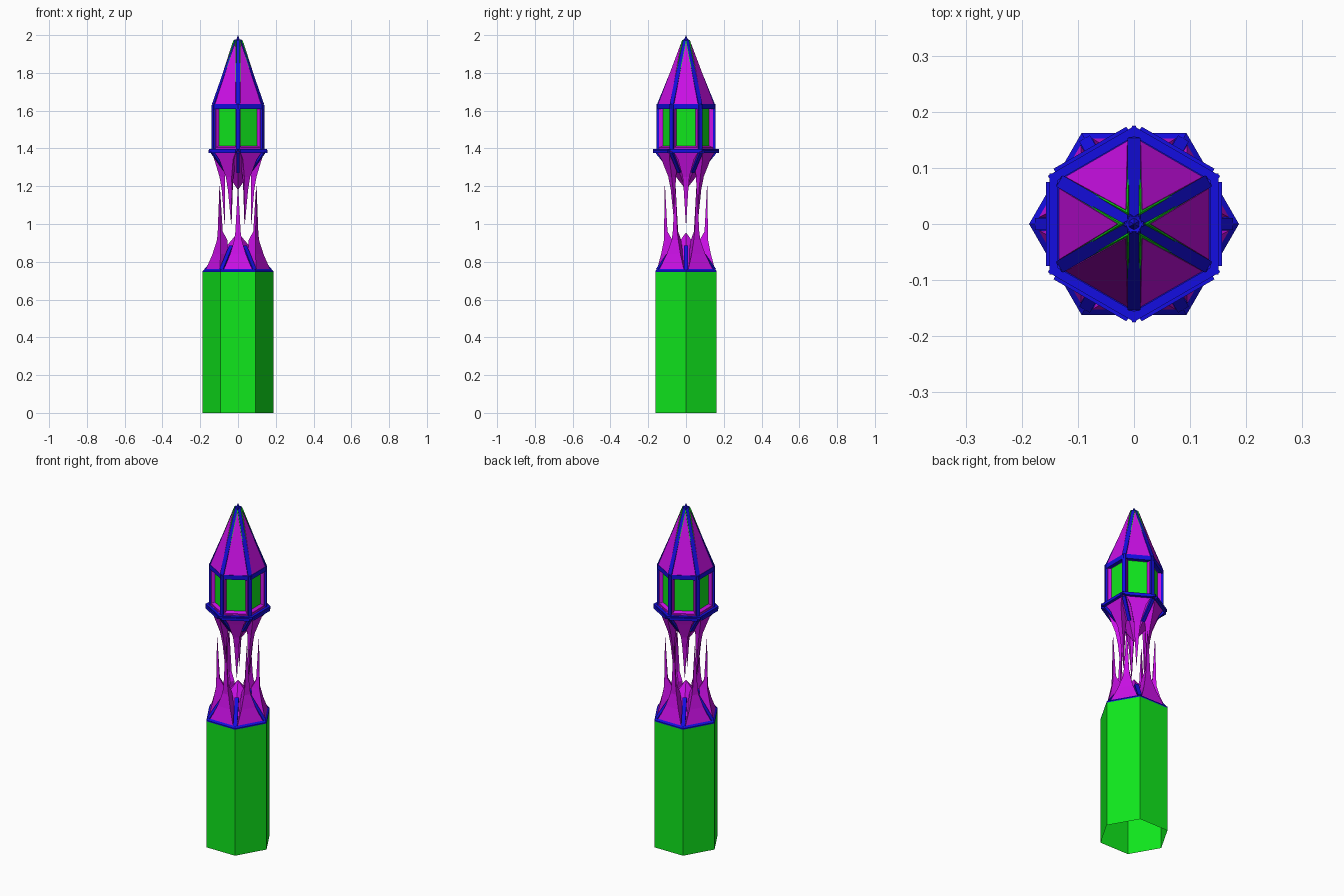
import bpy, bmesh, math
from mathutils import Vector, Matrix

if "Cube" in bpy.data.objects:
    bpy.data.objects.remove(bpy.data.objects["Cube"])

def mat(name, col):
    m = bpy.data.materials.new(name)
    m.diffuse_color = (*col, 1)
    m.use_nodes = True
    m.node_tree.nodes["Principled BSDF"].inputs["Base Color"].default_value = m.diffuse_color
    return m

GREEN = mat("green", (0.005, 0.8, 0.012))
BLUE = mat("blue", (0.007, 0.004, 0.75))
PINK = mat("magenta", (0.6, 0.005, 0.8))

def polar(r, deg, z, side=0.0):
    """Point at radius r along a direction, shifted sideways."""
    a = math.radians(deg)
    return Vector((r * math.cos(a) - side * math.sin(a), r * math.sin(a) + side * math.cos(a), z))

def hexring(r, z, start):
    return [polar(r, start + 60 * i, z) for i in range(6)]

def loft(bm, rings, cap0=True, cap1=True):
    """Skin equal-length rings into a shell."""
    vs = [[bm.verts.new(p) for p in ring] for ring in rings]
    n = len(rings[0])
    for a, b in zip(vs, vs[1:]):
        for i in range(n):
            j = (i + 1) % n
            bm.faces.new((a[i], a[j], b[j], b[i]))
    if cap0:
        bm.faces.new(vs[0][::-1])
    if cap1:
        bm.faces.new(vs[-1])

def beam(bm, p, q, w, t):
    """Bar from p to q; w is the sideways width, t the depth."""
    d = (q - p).normalized()
    mid = (p + q) / 2
    out = Vector((mid.x, mid.y, 0)).normalized()
    s = d.cross(out).normalized()
    o = s.cross(d)
    prof = [s * a * w / 2 + o * b * t / 2 for a, b in ((-1, -1), (1, -1), (1, 1), (-1, 1))]
    loft(bm, [[p + v for v in prof], [q + v for v in prof]])

def finish(name, bm, m):
    bmesh.ops.remove_doubles(bm, verts=bm.verts, dist=1e-5)
    bmesh.ops.recalc_face_normals(bm, faces=bm.faces)
    me = bpy.data.meshes.new(name)
    bm.to_mesh(me)
    bm.free()
    me.materials.append(m)
    bpy.context.collection.objects.link(bpy.data.objects.new(name, me))

def build(name, m, fn, angles=(0,)):
    bm = bmesh.new()
    for a in angles:
        fn(bm, a)
    finish(name, bm, m)

EVEN = range(0, 360, 60)
ODD = range(30, 390, 60)

# Hexagonal lower tube, open at the bottom
build("lower_tube", GREEN, lambda bm, a: loft(
    bm, [hexring(0.187, 0, 0), hexring(0.187, 0.745, 0)], cap0=False))

# Hexagonal collar and cone with edge ribs on top of the tube
build("lower_collar", BLUE, lambda bm, a: loft(
    bm, [hexring(0.187, 0.745, 0), hexring(0.187, 0.752, 0), hexring(0.172, 0.765, 0)]))
build("lower_cone", PINK, lambda bm, a: loft(
    bm, [hexring(0.165, 0.76, 0), hexring(0.0001, 0.955, 0)]))
build("lower_ribs", BLUE, lambda bm, a: beam(
    bm, polar(0.17, a, 0.758), polar(0.07, a, 0.88), 0.022, 0.016), EVEN)

# Inverted cone with ribs under the lantern
build("upper_cone", PINK, lambda bm, a: loft(
    bm, [hexring(0.155, 1.385, 30), hexring(0.0001, 1.18, 30)]))
build("upper_cone_ribs", BLUE, lambda bm, a: beam(
    bm, polar(0.155, a, 1.378), polar(0.07, a, 1.275), 0.018, 0.014), ODD)

# Flared spikes: stations of (z, inner radius, outer radius, half width)
def spike(stations):
    def fn(bm, a):
        loft(bm, [[polar(ri, a, z, -w * 0.6), polar(ro, a, z, -w), polar(ro, a, z, w),
                   polar(ri, a, z, w * 0.6)] for z, ri, ro, w in stations])
    return fn

build("lower_spikes", PINK, spike([
    (0.76, 0.09, 0.153, 0.075), (0.84, 0.075, 0.132, 0.042), (0.915, 0.072, 0.117, 0.02),
    (0.96, 0.098, 0.116, 0.014), (1.2, 0.111, 0.113, 0.001)]), ODD)
build("upper_spikes", PINK, spike([
    (1.38, 0.06, 0.138, 0.065), (1.34, 0.06, 0.125, 0.042), (1.25, 0.068, 0.098, 0.018),
    (1.18, 0.068, 0.086, 0.012), (1.0, 0.069, 0.071, 0.001)]), EVEN)

# Lantern core with green panes and magenta sunken frames
build("lantern_panes", GREEN, lambda bm, a: loft(
    bm, [hexring(0.13, 1.4, 30), hexring(0.13, 1.62, 30)]))

def rect(r, a, w, z0, z1):
    return [polar(r, a, z0, -w), polar(r, a, z0, w), polar(r, a, z1, w), polar(r, a, z1, -w)]

build("pane_frames", PINK, lambda bm, a: loft(bm, [
    rect(0.11, a, 0.068, 1.395, 1.622), rect(0.129, a, 0.07, 1.395, 1.622),
    rect(0.129, a, 0.06, 1.405, 1.616), rect(0.111, a, 0.05, 1.415, 1.608)],
    cap0=False, cap1=False), EVEN)

# Blue posts and rings of the lantern
build("lantern_posts", BLUE, lambda bm, a: beam(
    bm, polar(0.145, a, 1.39), polar(0.145, a, 1.63), 0.02, 0.02), ODD)
build("lantern_top_ring", BLUE, lambda bm, a: beam(
    bm, polar(0.126, a, 1.621, -0.078), polar(0.126, a, 1.621, 0.078), 0.026, 0.02), EVEN)

def lower_ring(bm, a):
    beam(bm, polar(0.142, a, 1.39, -0.09), polar(0.142, a, 1.39, 0.09), 0.012, 0.018)
    beam(bm, polar(0.149, a, 1.383, -0.075), polar(0.149, a, 1.383, 0.075), 0.016, 0.016)

build("lantern_bottom_ring", BLUE, lower_ring, EVEN)
build("lantern_floor", PINK, lambda bm, a: loft(
    bm, [hexring(0.157, 1.38, 30), hexring(0.155, 1.398, 30)]))

# Roof: ribs, green backing plates and magenta panels
def roof_plate(r0, w0, z0, r1, z1, lift):
    def fn(bm, a):
        outer = [polar(r0 + lift, a, z0, -w0), polar(r0 + lift, a, z0, w0), polar(r1 + lift, a, z1)]
        inner = [polar(r0 - 0.02, a, z0, -w0), polar(r0 - 0.02, a, z0, w0), polar(r1 - 0.02, a, z1)]
        loft(bm, [inner, outer])
    return fn

build("roof_core", BLUE, lambda bm, a: loft(
    bm, [hexring(0.146, 1.625, 30), hexring(0.0001, 1.985, 30)]))
build("roof_backing", GREEN, roof_plate(0.133, 0.068, 1.63, 0.023, 1.975, 0.0), EVEN)
build("roof_panels", PINK, roof_plate(0.133, 0.064, 1.632, 0.028, 1.96, 0.0015), EVEN)
build("roof_ribs", BLUE, lambda bm, a: beam(
    bm, polar(0.146, a, 1.63), polar(0.006, a, 1.975), 0.023, 0.016), ODD)
build("roof_tip", BLUE, lambda bm, a: loft(
    bm, [hexring(0.024, 1.945, 30), hexring(0.0001, 2.0, 30)]))
